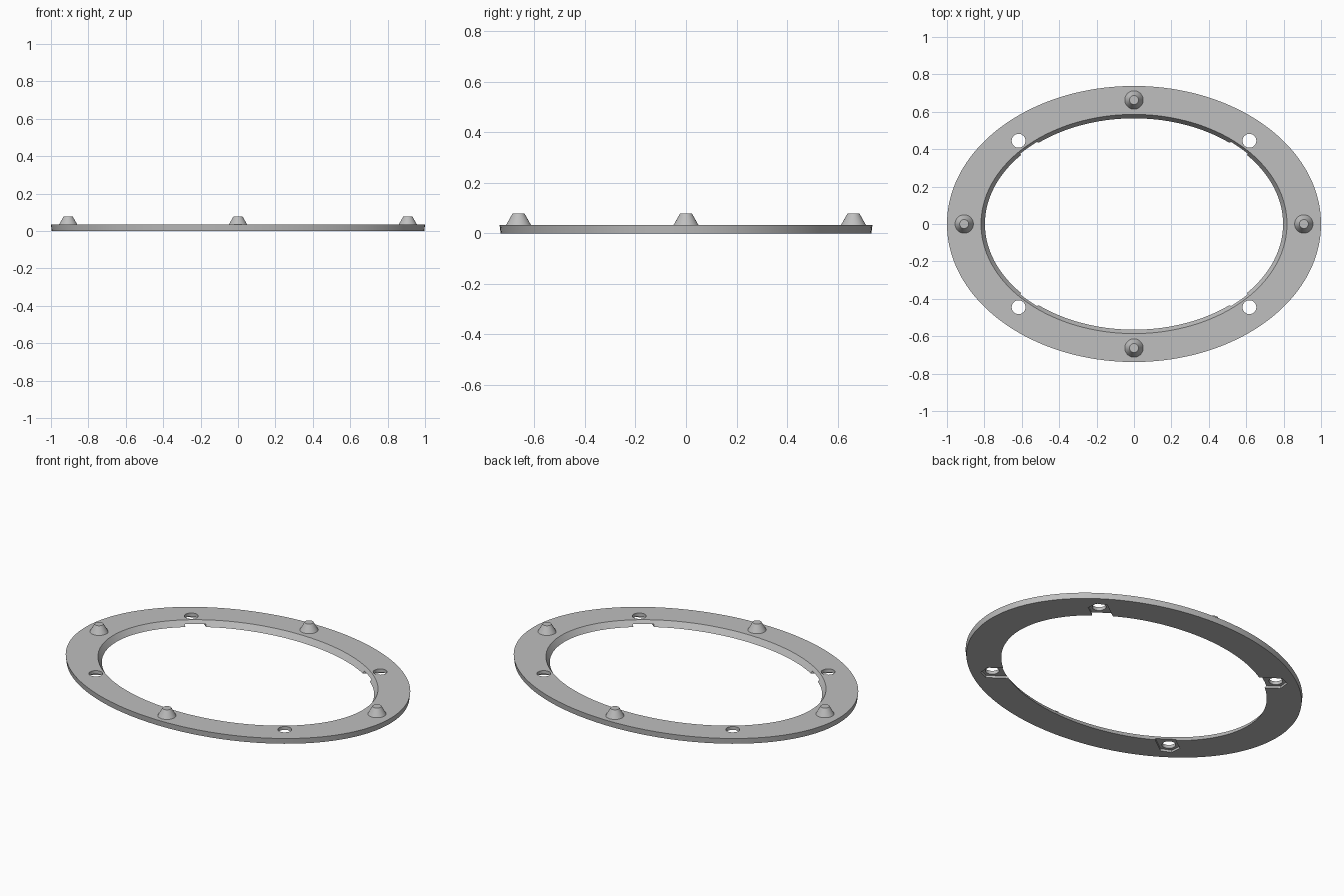
import bpy, bmesh
from math import cos, sin, pi, atan2
from mathutils import Matrix

if "Cube" in bpy.data.objects:
    bpy.data.objects.remove(bpy.data.objects["Cube"])

THICK = 0.033
HOLE = (0.617, 0.445)
SEGS = 160

grey = bpy.data.materials.new("light grey")
grey.use_nodes = True
color = (0.52, 0.52, 0.52, 1)
grey.diffuse_color = color
grey.node_tree.nodes["Principled BSDF"].inputs["Base Color"].default_value = color


def finish(name, bm):
    bmesh.ops.recalc_face_normals(bm, faces=bm.faces)
    mesh = bpy.data.meshes.new(name)
    bm.to_mesh(mesh)
    bm.free()
    mesh.materials.append(grey)
    obj = bpy.data.objects.new(name, mesh)
    bpy.context.collection.objects.link(obj)
    return obj


def select(obj):
    bpy.ops.object.select_all(action='DESELECT')
    obj.select_set(True)
    bpy.context.view_layer.objects.active = obj


def prism(name, outline, z0, z1):
    bm = bmesh.new()
    face = bm.faces.new([bm.verts.new((x, y, z0)) for x, y in outline])
    top = bmesh.ops.extrude_face_region(bm, geom=[face])["geom"]
    bmesh.ops.translate(bm, vec=(0, 0, z1 - z0),
                        verts=[g for g in top if isinstance(g, bmesh.types.BMVert)])
    return finish(name, bm)


# Oval ring: a four-point section swept around an ellipse
section = [(0.996, 0.734, 0), (1.0, 0.738, THICK),
           (0.818, 0.586, THICK), (0.797, 0.565, 0)]
bm = bmesh.new()
loops = [[bm.verts.new((a * cos(2 * pi * i / SEGS), b * sin(2 * pi * i / SEGS), z))
          for i in range(SEGS)] for a, b, z in section]
for k in range(4):
    p, q = loops[k], loops[(k + 1) % 4]
    for i in range(SEGS):
        j = (i + 1) % SEGS
        bm.faces.new((p[i], p[j], q[j], q[i]))
ring = finish("oval_ring", bm)

# Screw holes, each with a nut pocket underneath that opens to the inner edge
cutters = []
for sx in (-1, 1):
    for sy in (-1, 1):
        cx, cy = HOLE[0] * sx, HOLE[1] * sy
        circle = [(cx + 0.037 * cos(2 * pi * i / 32), cy + 0.037 * sin(2 * pi * i / 32))
                  for i in range(32)]
        cutters.append(prism("hole_cutter", circle, -0.1, 0.1))
        turn = Matrix.Rotation(atan2(cy, cx), 2)
        pocket = [(0.061, 0), (0.03, 0.053), (-0.2, 0.053), (-0.2, -0.053), (0.03, -0.053)]
        outline = [(cx + (turn[0][0] * u + turn[0][1] * v),
                    cy + (turn[1][0] * u + turn[1][1] * v)) for u, v in pocket]
        cutters.append(prism("pocket_cutter", outline, -0.05, 0.013))

select(ring)
for cutter in cutters:
    cutter.hide_render = True
    mod = ring.modifiers.new("cut", 'BOOLEAN')
    mod.operation = 'DIFFERENCE'
    mod.solver = 'EXACT'
    mod.object = cutter
    bpy.ops.object.modifier_apply(modifier=mod.name)
    bpy.data.objects.remove(cutter)
bpy.ops.object.shade_smooth_by_angle(angle=pi / 6)

# Tapered locating pegs
for name, x, y in (("left_peg", 0.908, 0), ("right_peg", -0.908, 0),
                   ("back_peg", 0, 0.663), ("front_peg", 0, -0.663)):
    z0, z1 = THICK - 0.003, 0.078
    bm = bmesh.new()
    bmesh.ops.create_cone(bm, cap_ends=True, segments=40, radius1=0.051, radius2=0.024,
                          depth=z1 - z0, matrix=Matrix.Translation((x, y, (z0 + z1) / 2)))
    select(finish(name, bm))
    bpy.ops.object.shade_smooth_by_angle(angle=pi / 6)
